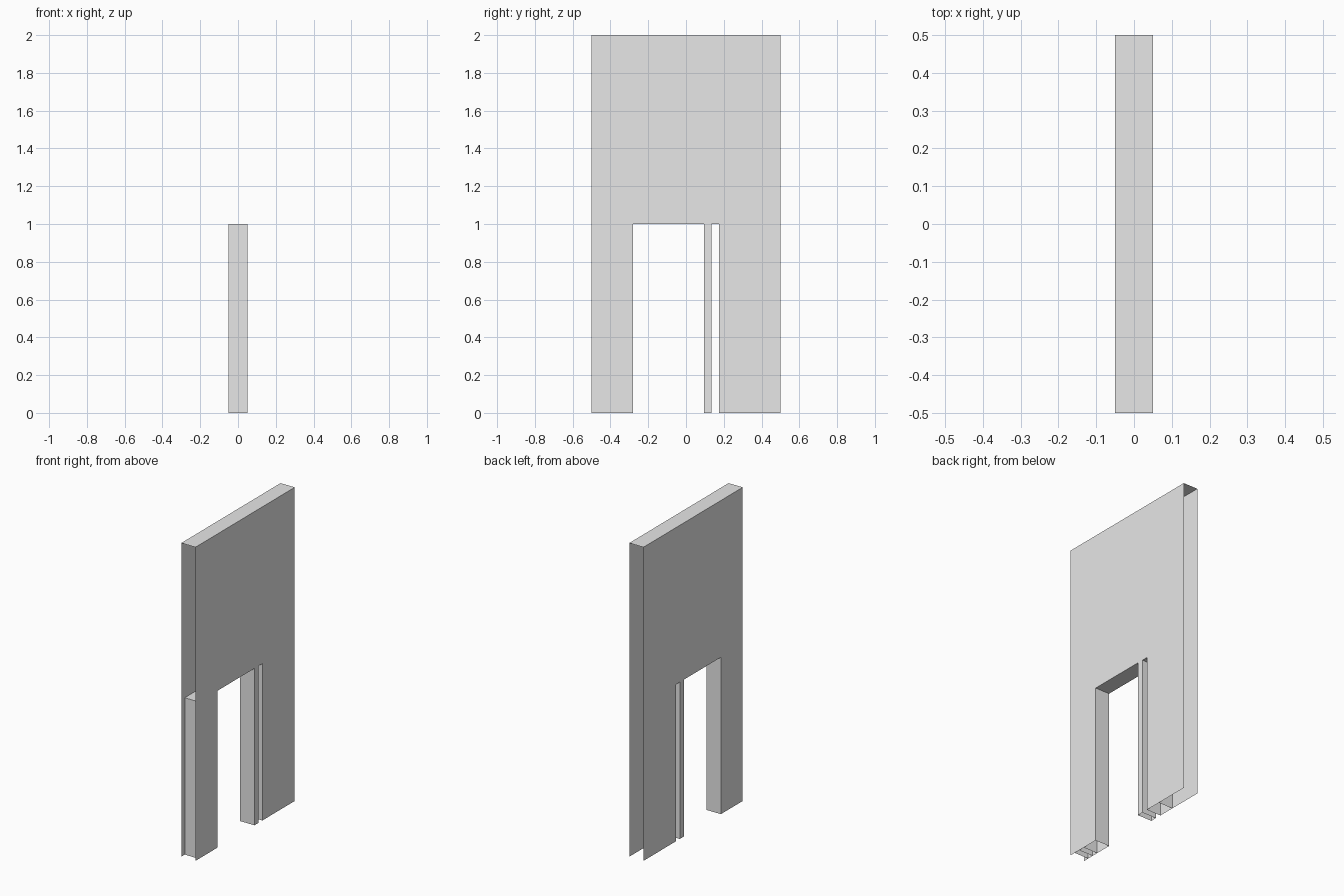
import bpy, bmesh

# Remove the default object
cube = bpy.data.objects.get("Cube")
if cube:
    bpy.data.objects.remove(cube, do_unlink=True)

HALF_X, HALF_Y, TOP, DOOR = 0.05, 0.5, 2.0, 1.0
SLAT, BOX_START, BOX_END = 0.04, 0.08, 0.185   # frame section, from its front edge
FRAMES = (-0.465, 0.094)                       # front edge of each door frame side

grey = bpy.data.materials.new("plain_grey")
grey.use_nodes = True
colour = (0.8, 0.8, 0.8, 1)
grey.diffuse_color = colour
grey.node_tree.nodes["Principled BSDF"].inputs["Base Color"].default_value = colour


def make_object(name, faces):
    """Build one flat-shaded sheet object from lists of face corners."""
    bm = bmesh.new()
    for corners in faces:
        bm.faces.new([bm.verts.new(c) for c in corners])
    bmesh.ops.remove_doubles(bm, verts=bm.verts, dist=0.0001)
    mesh = bpy.data.meshes.new(name)
    bm.to_mesh(mesh)
    bm.free()
    mesh.materials.append(grey)
    obj = bpy.data.objects.new(name, mesh)
    bpy.context.scene.collection.objects.link(obj)


def level(y0, y1, z):
    """Horizontal sheet across the wall thickness, facing up."""
    return [(-HALF_X, y0, z), (HALF_X, y0, z), (HALF_X, y1, z), (-HALF_X, y1, z)]


def upright(y, facing):
    """Vertical sheet across the doorway height, facing front (-1) or back (1)."""
    x = HALF_X * facing
    return [(x, y, 0), (-x, y, 0), (-x, y, DOOR), (x, y, DOOR)]


# Wall sides: one outline with the doorway and the narrow gap cut into it
left_jamb = FRAMES[0] + BOX_END
slat_front, slat_back = FRAMES[1], FRAMES[1] + SLAT
right_jamb = FRAMES[1] + BOX_START
outline = [(-HALF_Y, 0)]
for y0, y1 in ((left_jamb, slat_front), (slat_back, right_jamb)):
    outline += [(y0, 0), (y0, DOOR), (y1, DOOR), (y1, 0)]
outline += [(HALF_Y, 0), (HALF_Y, TOP), (-HALF_Y, TOP)]

for name, x in (("wall_left_side", HALF_X), ("wall_right_side", -HALF_X)):
    points = outline if x > 0 else outline[::-1]
    make_object(name, [[(x, y, z) for y, z in points]])

# Wall top, with the ends and the feet left open
make_object("wall_top", [level(-HALF_Y, HALF_Y, TOP)])

# Ceiling of the doorway, running over both frame sides
make_object("doorway_ceiling", [level(FRAMES[0], FRAMES[1] + BOX_END, DOOR)])

# Frame sides: a thin slat and a wider box, separated by a gap
for name, y in zip(("front_frame", "back_frame"), FRAMES):
    make_object(name + "_slat", [upright(y, -1), upright(y + SLAT, 1)])
    make_object(name + "_box", [upright(y + BOX_START, -1), upright(y + BOX_END, 1)])
